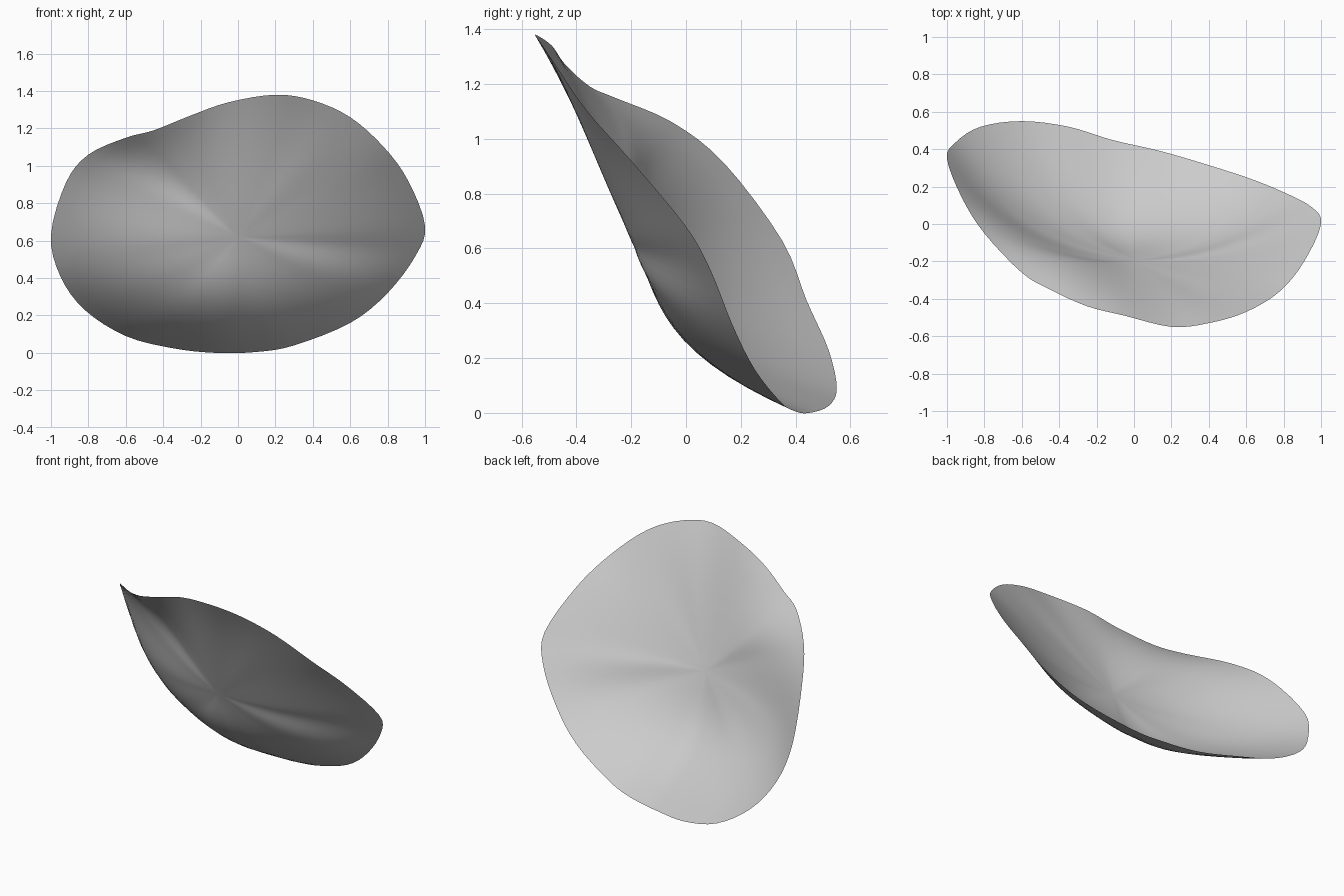
import bpy
import bmesh
from mathutils import Vector

# Remove the default cube only
default_cube = bpy.data.objects.get("Cube")
if default_cube:
    bpy.data.objects.remove(default_cube, do_unlink=True)


def make_material(name, colour):
    material = bpy.data.materials.new(name)
    material.use_nodes = True
    material.diffuse_color = colour
    material.node_tree.nodes["Principled BSDF"].inputs["Base Color"].default_value = colour
    return material


def catmull_rom(before, start, end, after, s):
    """Smooth point between start and end."""
    return 0.5 * (2 * start + (end - before) * s
                  + (2 * before - 5 * start + 4 * end - after) * s * s
                  + (3 * start - before - 3 * end + after) * s ** 3)


def smooth_loop(points, steps):
    """Closed smooth loop through all the control points."""
    count = len(points)
    loop = []
    for i in range(count):
        neighbours = [points[(i + offset) % count] for offset in (-1, 0, 1, 2)]
        loop += [catmull_rom(*neighbours, step / steps) for step in range(steps)]
    return loop


# Petal rim, each point with the depth of the cup part way to the middle: x, y, z, cup
RIM = [Vector(p) for p in (
    (1, 0, .68, -.14), (.91, -.2, .92, -.23), (.78, -.36, 1.1, -.3),
    (.6, -.47, 1.26, -.36), (.4, -.53, 1.35, -.385), (.2, -.55, 1.38, -.39),
    (-.05, -.49, 1.34, -.36), (-.25, -.44, 1.27, -.31), (-.45, -.35, 1.19, -.24),
    (-.6, -.26, 1.15, -.19), (-.8, -.05, 1.06, -.13), (-.92, .14, .91, -.07),
    (-1, .35, .63, 0), (-.95, .44, .41, .04), (-.82, .52, .23, .06),
    (-.6, .55, .09, .06), (-.35, .52, .025, .03), (-.12, .45, 0, .01),
    (.1, .4, .005, .01), (.3, .345, .04, 0), (.6, .25, .16, -.03),
    (.8, .17, .32, -.07), (.95, .09, .52, -.09))]

CENTRE = Vector((0, -.19, .62))
SLOPE_X, SLOPE_Z = -.1, -.42    # tilt of the petal at its middle
CUP_AT = .6                     # fraction of the radius where the cup depth is given
RINGS = 14


def petal_point(rim_point, t):
    """Point on the spoke from the centre (t = 0) to the rim (t = 1)."""
    x, y, z, cup = rim_point
    dx, dz = x - CENTRE.x, z - CENTRE.z
    linear = SLOPE_X * dx + SLOPE_Z * dz
    rim_rise = y - CENTRE.y - linear
    cup_rise = (cup - CENTRE.y - linear * CUP_AT) / CUP_AT ** 2
    cubic = (rim_rise - cup_rise) / (1 - CUP_AT)
    square = rim_rise - cubic
    depth = CENTRE.y + linear * t + square * t ** 2 + cubic * t ** 3
    return Vector((CENTRE.x + dx * t, depth, CENTRE.z + dz * t))


# Petal: thin cupped sheet made of rings around its centre
bm = bmesh.new()
spokes = smooth_loop(RIM, 4)
middle = bm.verts.new(CENTRE)
rings = [[bm.verts.new(petal_point(p, ring / RINGS)) for p in spokes]
         for ring in range(1, RINGS + 1)]
for i in range(len(spokes)):
    j = (i + 1) % len(spokes)
    bm.faces.new((middle, rings[0][j], rings[0][i]))
    for inner, outer in zip(rings, rings[1:]):
        bm.faces.new((inner[i], inner[j], outer[j], outer[i]))
# The open side of the cup is the outward side
bmesh.ops.recalc_face_normals(bm, faces=bm.faces)
bm.normal_update()
if sum(face.normal.y for face in bm.faces) < 0:
    bmesh.ops.reverse_faces(bm, faces=bm.faces)

mesh = bpy.data.meshes.new("petal")
bm.to_mesh(mesh)
bm.free()
mesh.shade_smooth()
mesh.materials.append(make_material("soft_grey", (.6, .6, .6, 1)))
petal = bpy.data.objects.new("petal", mesh)
bpy.context.collection.objects.link(petal)
